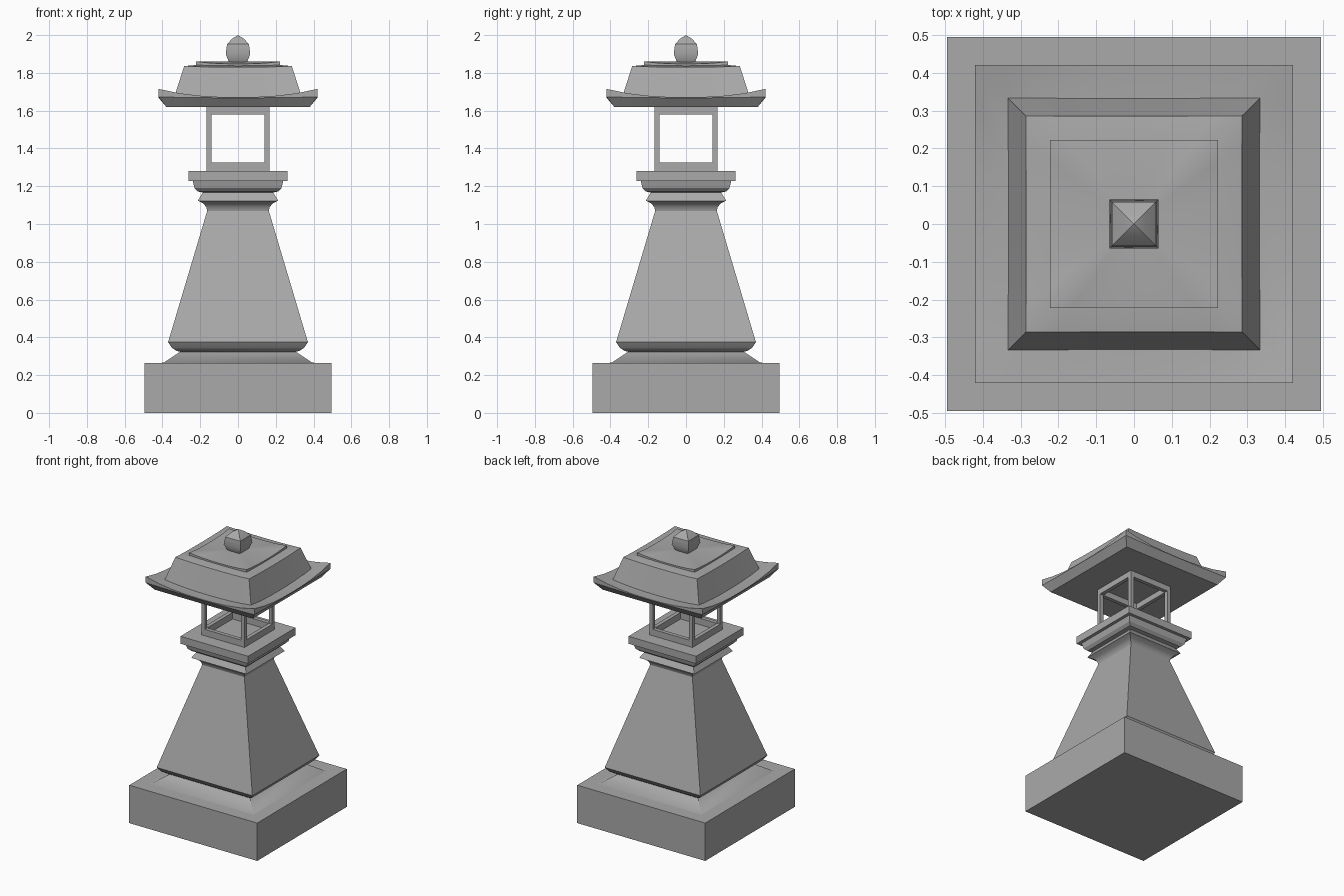
import bpy, bmesh, math

if "Cube" in bpy.data.objects:
    bpy.data.objects.remove(bpy.data.objects["Cube"])

stone = bpy.data.materials.new("grey stone")
stone.diffuse_color = (0.40, 0.40, 0.40, 1)
stone.use_nodes = True
stone.node_tree.nodes["Principled BSDF"].inputs["Base Color"].default_value = stone.diffuse_color


def finish(name, bm, angle=30):
    bmesh.ops.recalc_face_normals(bm, faces=bm.faces)
    me = bpy.data.meshes.new(name)
    bm.to_mesh(me)
    bm.free()
    me.materials.append(stone)
    ob = bpy.data.objects.new(name, me)
    bpy.context.collection.objects.link(ob)
    bpy.ops.object.select_all(action='DESELECT')
    ob.select_set(True)
    bpy.context.view_layer.objects.active = ob
    bpy.ops.object.shade_smooth_by_angle(angle=math.radians(angle))
    return ob


def square_loft(name, profile, n=1, tip=None, angle=30):
    """Stack square rings (half width, z, corner lift), n segments per side."""
    bm = bmesh.new()
    rings = []
    for half, z, *lift in profile:
        ring = []
        for side in range(4):
            a = side * math.pi / 2
            for i in range(n):
                t = -1 + 2 * i / n
                x, y = half * t, -half
                ring.append(bm.verts.new((
                    x * math.cos(a) - y * math.sin(a),
                    x * math.sin(a) + y * math.cos(a),
                    z + (lift[0] if lift else 0) * abs(t) ** 2.5)))
        rings.append(ring)
    count = 4 * n
    for lo, hi in zip(rings, rings[1:]):
        for i in range(count):
            j = (i + 1) % count
            bm.faces.new((lo[i], lo[j], hi[j], hi[i]))
    bm.faces.new(rings[0])
    if tip is None:
        bm.faces.new(rings[-1])
    else:
        apex = bm.verts.new((0, 0, tip))
        for i in range(count):
            bm.faces.new((rings[-1][i], rings[-1][(i + 1) % count], apex))
    return finish(name, bm, angle)


def boxes(name, items):
    """One object from several (centre, size) boxes."""
    bm = bmesh.new()
    for c, s in items:
        vs = bmesh.ops.create_cube(bm, size=1)["verts"]
        for v in vs:
            v.co = [c[k] + v.co[k] * s[k] for k in range(3)]
    return finish(name, bm)


# Pedestal
square_loft("base_block", [(0.495, 0), (0.495, 0.265)])
square_loft("base_slope", [(0.43, 0.26), (0.39, 0.268), (0.305, 0.325)])
square_loft("tapered_body", [
    (0.305, 0.323), (0.325, 0.328), (0.35, 0.345), (0.37, 0.375),
    (0.163, 1.07), (0.168, 1.09), (0.185, 1.11), (0.213, 1.123),
    (0.185, 1.168)])
square_loft("neck_moulding", [
    (0.185, 1.166), (0.212, 1.172), (0.23, 1.19), (0.24, 1.228)])
square_loft("platform_slab", [(0.262, 1.228), (0.262, 1.28)])

# Open lamp frame: four posts plus lower and upper rails
h, w = 0.167, 0.027
m = h - w / 2
frame = [((sx * m, sy * m, 1.45), (w, w, 0.34)) for sx in (-1, 1) for sy in (-1, 1)]
for z, tall in ((1.3025, 0.045), (1.60, 0.04)):
    for s in (-1, 1):
        frame.append(((0, s * m, z), (2 * m - w, w, tall)))
        frame.append(((s * m, 0, z), (w, 2 * m - w, tall)))
boxes("lamp_frame", frame)

# Roof with upturned eaves
square_loft("roof_eaves", [
    (0.38, 1.62), (0.42, 1.668, 0.005), (0.42, 1.672, 0.043),
    (0.335, 1.665, 0.02)], n=8)
square_loft("roof_body", [
    (0.335, 1.655, 0.025), (0.285, 1.83, 0.006), (0.22, 1.838, 0.004)], n=8)
square_loft("roof_cap", [
    (0.222, 1.828, 0.012), (0.222, 1.848, 0.012)], n=8, tip=1.86)

# Finial bud
square_loft("finial", [
    (0.042, 1.845), (0.05, 1.862), (0.065, 1.90), (0.058, 1.952),
    (0.03, 1.982)], tip=2.0, angle=35)
